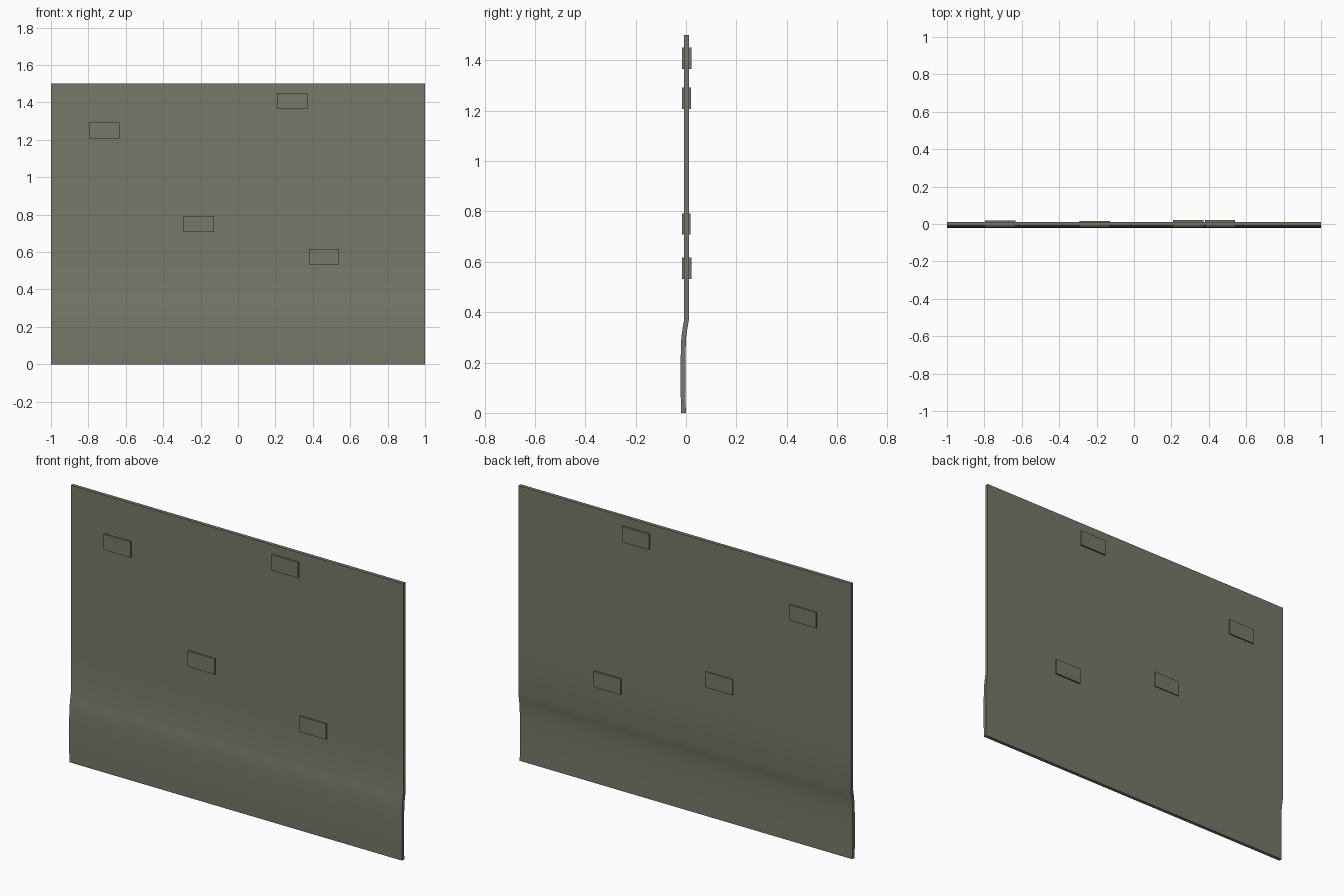
import bpy
import bmesh

if "Cube" in bpy.data.objects:
    bpy.data.objects.remove(bpy.data.objects["Cube"])

olive = bpy.data.materials.new("olive_grey")
olive.diffuse_color = (0.19, 0.186, 0.143, 1)
olive.use_nodes = True
olive.node_tree.nodes["Principled BSDF"].inputs["Base Color"].default_value = olive.diffuse_color


def finish(name, bm):
    bmesh.ops.recalc_face_normals(bm, faces=bm.faces)
    mesh = bpy.data.meshes.new(name)
    bm.to_mesh(mesh)
    bm.free()
    mesh.materials.append(olive)
    ob = bpy.data.objects.new(name, mesh)
    bpy.context.collection.objects.link(ob)
    return ob


# Thin sheet: centre line (y, z), bent forward near the bottom
profile = [(-0.010, 0), (-0.012, 0.09), (-0.012, 0.19), (-0.011, 0.25),
           (-0.009, 0.30), (-0.004, 0.335), (0.002, 0.37), (0.002, 0.60), (0.002, 1.5)]
half = 0.0095
outline = [(y - half, z) for y, z in profile] + [(y + half, z) for y, z in reversed(profile)]
bm = bmesh.new()
left = [bm.verts.new((-1, y, z)) for y, z in outline]
right = [bm.verts.new((1, y, z)) for y, z in outline]
n = len(outline)
for i in range(n):
    j = (i + 1) % n
    bm.faces.new((left[i], left[j], right[j], right[i]))
# End caps as a strip of quads
for side in (left, right):
    for i in range(len(profile) - 1):
        bm.faces.new((side[i], side[i + 1], side[n - 2 - i], side[n - 1 - i]))
sheet = finish("bent_sheet", bm)
bpy.context.view_layer.objects.active = sheet
sheet.select_set(True)
bpy.ops.object.shade_smooth_by_angle(angle=0.6)

# Small rectangular blocks passing through the sheet: x, z, back y
blocks = [(-0.715, 1.25, 0.019), (-0.21, 0.75, 0.017), (0.46, 0.575, 0.021), (0.29, 1.408, 0.021)]
for k, (x, z, back) in enumerate(blocks):
    bm = bmesh.new()
    bmesh.ops.create_cube(bm, size=1)
    front = -0.016
    for v in bm.verts:
        v.co = (x + v.co.x * 0.162, (front + back) / 2 + v.co.y * (back - front), z + v.co.z * 0.085)
    finish(f"through_block_{k + 1}", bm)
